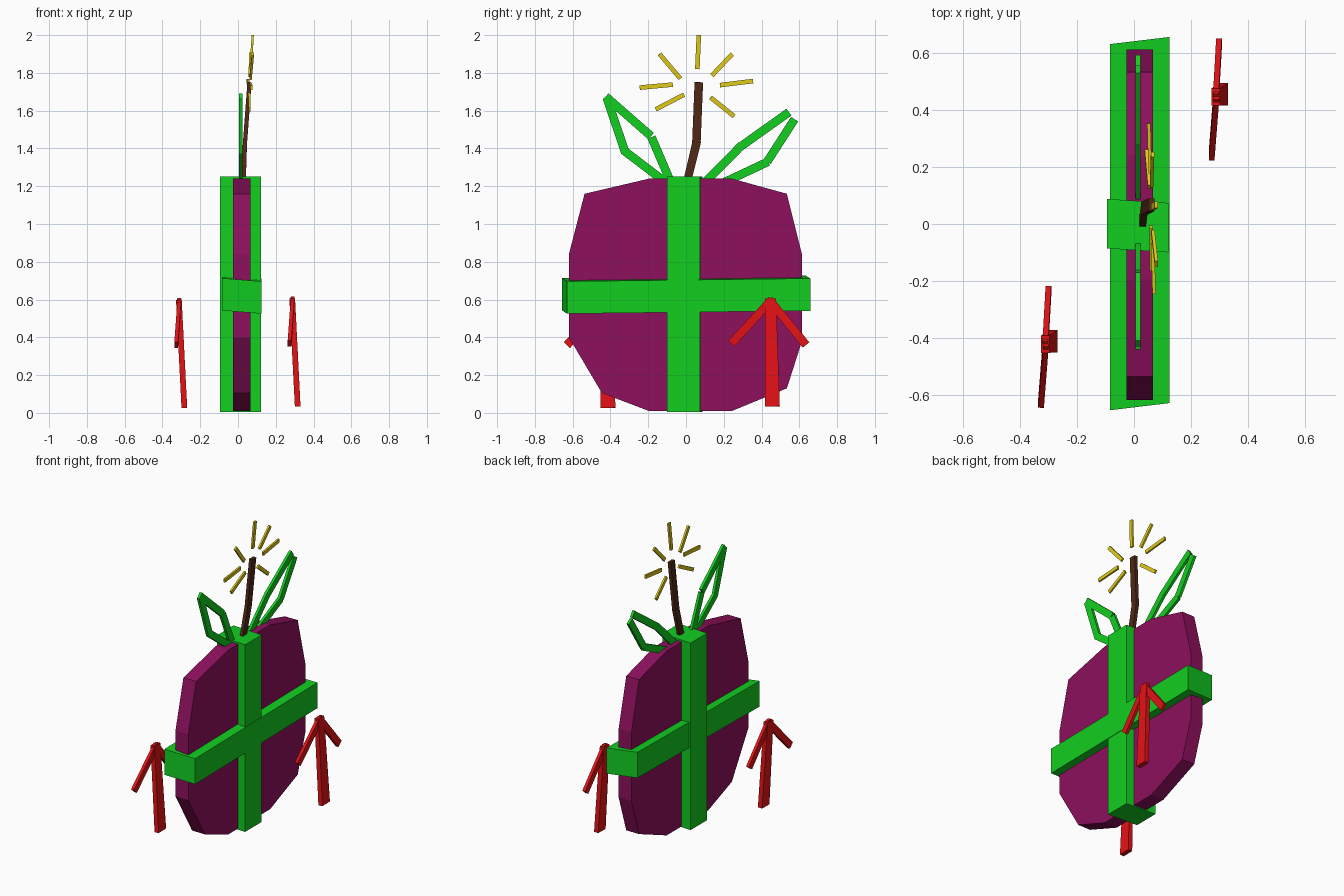
import bpy, bmesh
from mathutils import Vector

if "Cube" in bpy.data.objects:
    bpy.data.objects.remove(bpy.data.objects["Cube"])


def material(name, rgb):
    m = bpy.data.materials.new(name)
    m.diffuse_color = (*rgb, 1)
    m.use_nodes = True
    m.node_tree.nodes["Principled BSDF"].inputs["Base Color"].default_value = m.diffuse_color
    return m


PURPLE = material("purple", (0.27, 0.005, 0.11))
GREEN = material("green", (0.006, 0.62, 0.015))
RED = material("red", (0.78, 0.006, 0.008))
YELLOW = material("yellow", (0.75, 0.6, 0.01))
BROWN = material("brown", (0.08, 0.022, 0.008))


def finish(name, bm, mat):
    bmesh.ops.recalc_face_normals(bm, faces=bm.faces)
    me = bpy.data.meshes.new(name)
    bm.to_mesh(me)
    bm.free()
    me.materials.append(mat)
    ob = bpy.data.objects.new(name, me)
    bpy.context.collection.objects.link(ob)
    return ob


def loft(bm, ring_a, ring_b):
    """Closed solid between two matching rings."""
    a = [bm.verts.new(p) for p in ring_a]
    b = [bm.verts.new(p) for p in ring_b]
    bm.faces.new(a)
    bm.faces.new(b[::-1])
    n = len(a)
    for i in range(n):
        j = (i + 1) % n
        bm.faces.new((a[i], b[i], b[j], a[j]))


def bar(bm, p, q, w0, w1, t):
    """Flat stick from p to q; width lies in the drawing plane, thickness across it."""
    p, q = Vector(p), Vector(q)
    d = (q - p).normalized()
    side = d.cross(Vector((1, 0, 0))).normalized()
    across = side.cross(d)
    signs = ((-1, -1), (1, -1), (1, 1), (-1, 1))
    loft(bm, [p + side * w0 / 2 * s + across * t / 2 * u for s, u in signs],
         [q + side * w1 / 2 * s + across * t / 2 * u for s, u in signs])


def sticks(name, bars, mat):
    bm = bmesh.new()
    for b in bars:
        bar(bm, *b)
    return finish(name, bm, mat)


def band(name, xs, ys, zs, shear):
    """Slightly skewed ribbon box."""
    bm = bmesh.new()
    rings = [[shear(x, y, z) for y, z in
              ((ys[0], zs[0]), (ys[1], zs[0]), (ys[1], zs[1]), (ys[0], zs[1]))] for x in xs]
    loft(bm, *rings)
    return finish(name, bm, GREEN)


# Present body: twelve-sided slab
profile = [(-0.196, 0.01), (0.243, 0.01), (0.534, 0.13), (0.614, 0.38),
           (0.614, 0.84), (0.534, 1.16), (0.243, 1.24), (-0.196, 1.24),
           (-0.537, 1.16), (-0.62, 0.84), (-0.62, 0.40), (-0.445, 0.105)]
bm = bmesh.new()
loft(bm, [(-0.027, y, z) for y, z in profile], [(0.067, y, z) for y, z in profile])
finish("present_body", bm, PURPLE)

# Ribbons
band("vertical_ribbon", (-0.095, 0.122), (-0.092, 0.082), (0.004, 1.252),
     lambda x, y, z: (x, y - 0.065 * x, z))
band("horizontal_ribbon", (-0.085, 0.125), (-0.645, 0.643), (0.543, 0.714),
     lambda x, y, z: (x, y + 0.12 * x, z - 0.08 * x + 0.012 * y))

# Bow loops, outlined with sticks
loops = {
    "bow_loop_left": [((-0.08, 1.22), (-0.183, 1.46)), ((-0.185, 1.465), (-0.425, 1.675)),
                      ((-0.42, 1.67), (-0.322, 1.38)), ((-0.33, 1.39), (-0.10, 1.215))],
    "bow_loop_right": [((0.09, 1.21), (0.293, 1.415)), ((0.285, 1.407), (0.545, 1.592)),
                       ((0.575, 1.555), (0.43, 1.33)), ((0.435, 1.33), (0.18, 1.21))],
}
for name, segs in loops.items():
    sticks(name, [((0.014, *a), (0.014, *b), 0.045, 0.045, 0.018) for a, b in segs], GREEN)

# Fuse
sticks("fuse", [((0.03, 0.005, 1.22), (0.037, 0.058, 1.44), 0.042, 0.045, 0.022),
                ((0.037, 0.055, 1.43), (0.061, 0.068, 1.75), 0.045, 0.045, 0.022)], BROWN)

# Sparks fan out on a slightly tilted plane
def on_spark_plane(y, z):
    return (0.062 + 0.065 * (z - 1.75) - 0.035 * (y - 0.06), y, z)


rays = [((0.06, 1.82), (0.068, 2.0)), ((0.137, 1.786), (0.245, 1.90)),
        ((0.18, 1.735), (0.355, 1.757)), ((0.13, 1.67), (0.255, 1.57)),
        ((-0.01, 1.685), (-0.16, 1.607)), ((-0.07, 1.738), (-0.245, 1.722)),
        ((-0.03, 1.77), (-0.14, 1.90))]
sticks("sparks", [(on_spark_plane(*a), on_spark_plane(*b), 0.024, 0.024, 0.012)
                  for a, b in rays], YELLOW)

# Up arrows, one on each side
for name, offset in (("arrow_right", (0, 0, 0)), ("arrow_left", (-0.6, -0.87, -0.008))):
    o = Vector(offset)
    parts = [((0.287, 0.447, 0.605), (0.316, 0.457, 0.034), 0.06, 0.079, 0.03),
             ((0.29, 0.455, 0.6), (0.273, 0.24, 0.367), 0.045, 0.045, 0.02),
             ((0.288, 0.44, 0.6), (0.299, 0.635, 0.36), 0.045, 0.045, 0.02)]
    sticks(name, [(o + Vector(p), o + Vector(q), w0, w1, t) for p, q, w0, w1, t in parts], RED)
